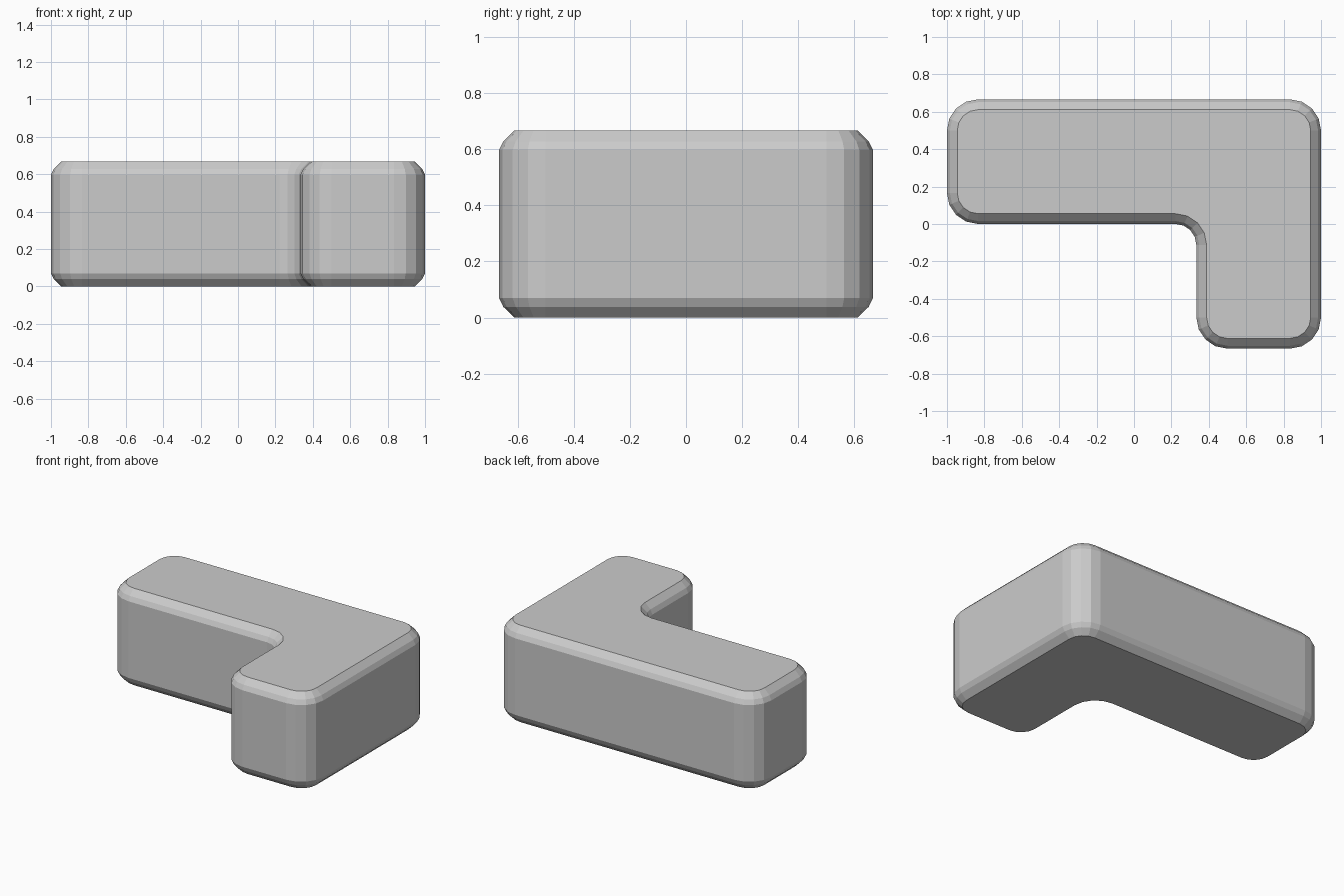
import bpy, bmesh
from math import pi, cos, sin

if "Cube" in bpy.data.objects:
    bpy.data.objects.remove(bpy.data.objects["Cube"])

H = 2 / 3          # block height
R_OUT, R_IN = 1 / 6, 1 / 9   # plan radii of outer and inner corners
SEG = 4

# (corner x, corner y, direction from corner to arc centre, start angle, convex)
CORNERS = [
    (-1, 0, 1, 1, pi, True),
    (1 / 3, 0, -1, -1, pi / 2, False),
    (1 / 3, -H, 1, 1, pi, True),
    (1, -H, -1, 1, 1.5 * pi, True),
    (1, H, -1, -1, 0, True),
    (-1, H, 1, -1, pi / 2, True),
]


def outline(inset):
    """Rounded L outline, offset inward by inset."""
    pts = []
    for x, y, sx, sy, start, convex in CORNERS:
        r = R_OUT if convex else R_IN
        cx, cy = x + sx * r, y + sy * r
        rr = r - inset if convex else r + inset
        turn = 1 if convex else -1
        for i in range(SEG + 1):
            a = start + turn * i / SEG * pi / 2
            pts.append((cx + rr * cos(a), cy + rr * sin(a)))
    return pts


# Edge profile (inset, height) mirrored from bottom to top
EDGE = [(0.055, 0), (0.0155, 0.0385), (0, 0.07)]
PROFILE = EDGE + [(d, H - z) for d, z in reversed(EDGE)]

# L-shaped block: stack of outlines with capped ends
bm = bmesh.new()
rings = [[bm.verts.new((x, y, z)) for x, y in outline(d)] for d, z in PROFILE]
for lo, hi in zip(rings, rings[1:]):
    n = len(lo)
    for i in range(n):
        j = (i + 1) % n
        bm.faces.new((lo[i], lo[j], hi[j], hi[i]))
bm.faces.new(rings[0][::-1])
bm.faces.new(rings[-1])
bmesh.ops.recalc_face_normals(bm, faces=bm.faces)
mesh = bpy.data.meshes.new("corner_block")
bm.to_mesh(mesh)
bm.free()
block = bpy.data.objects.new("corner_block", mesh)
bpy.context.collection.objects.link(block)
